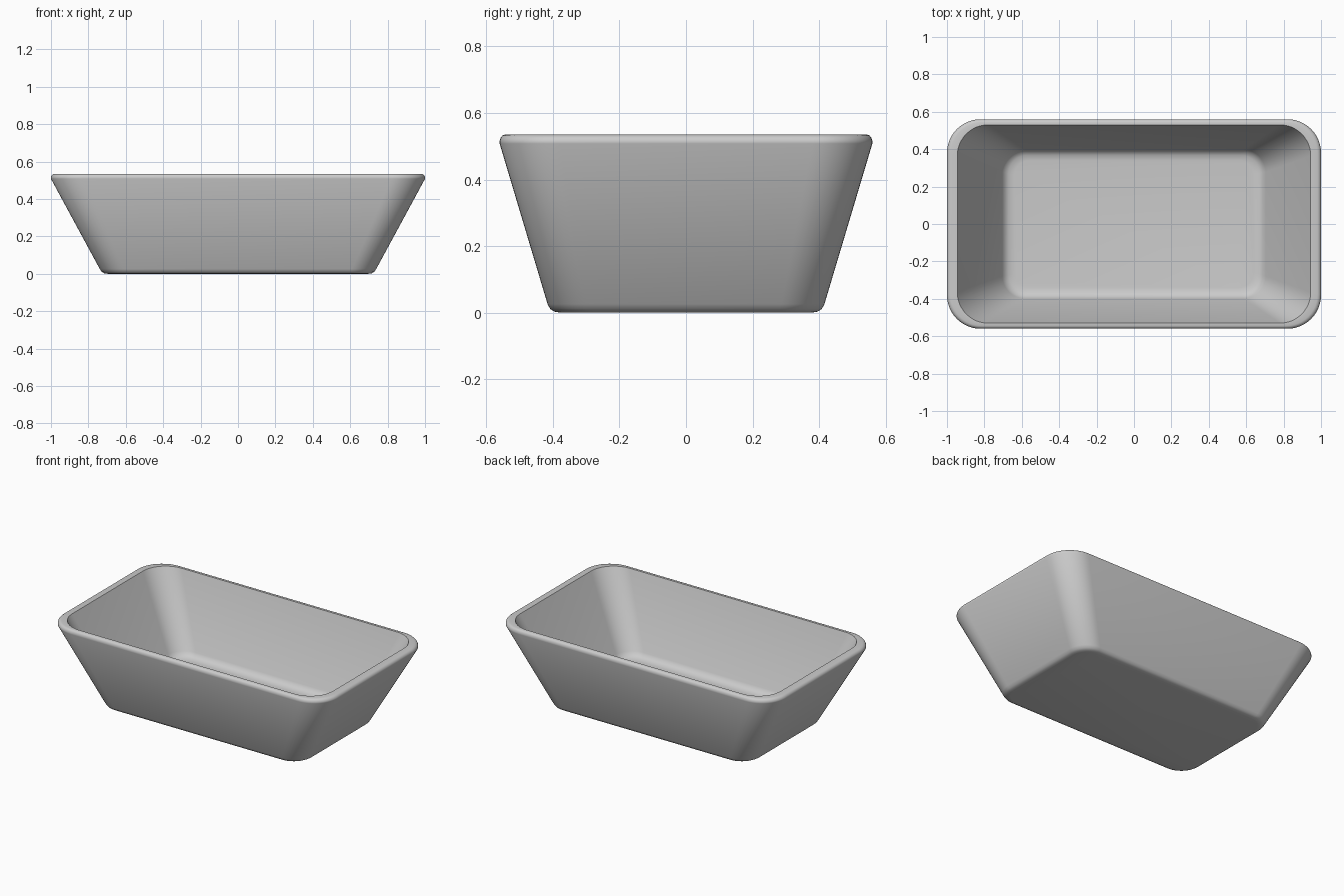
import bpy, bmesh, math

if "Cube" in bpy.data.objects:
    bpy.data.objects.remove(bpy.data.objects["Cube"])

SEG = 12  # segments per rounded corner


def ring(bm, hx, hy, r, z):
    """Rounded rectangle loop of vertices."""
    verts = []
    for i, (sx, sy) in enumerate([(1, 1), (-1, 1), (-1, -1), (1, -1)]):
        for k in range(SEG + 1):
            a = math.pi / 2 * (i + k / SEG)
            verts.append(bm.verts.new((sx * (hx - r) + r * math.cos(a),
                                       sy * (hy - r) + r * math.sin(a), z)))
    return verts


# Half width, half depth, corner radius, height: outside base up, over the rim, down inside
sections = [
    (0.695, 0.375, 0.10, 0.0),
    (0.715, 0.395, 0.115, 0.003),
    (0.729, 0.408, 0.125, 0.011),
    (0.739, 0.416, 0.13, 0.026),
    (1.0, 0.56, 0.18, 0.508),
    (1.0, 0.56, 0.18, 0.517),
    (0.996, 0.557, 0.178, 0.526),
    (0.989, 0.552, 0.174, 0.532),
    (0.98, 0.545, 0.17, 0.535),
    (0.945, 0.53, 0.165, 0.535),
    (0.704, 0.398, 0.12, 0.085),
    (0.690, 0.386, 0.11, 0.066),
    (0.670, 0.368, 0.10, 0.054),
    (0.640, 0.340, 0.08, 0.05),
]

# Tray body lofted through the sections
bm = bmesh.new()
rings = [ring(bm, *s) for s in sections]
n = len(rings[0])
for lower, upper in zip(rings, rings[1:]):
    for i in range(n):
        j = (i + 1) % n
        bm.faces.new((lower[i], lower[j], upper[j], upper[i]))
bm.faces.new(rings[0][::-1])   # underside
bm.faces.new(rings[-1])        # inner floor
bmesh.ops.recalc_face_normals(bm, faces=bm.faces)

mesh = bpy.data.meshes.new("basin")
bm.to_mesh(mesh)
bm.free()
basin = bpy.data.objects.new("basin", mesh)
bpy.context.collection.objects.link(basin)
bpy.context.view_layer.objects.active = basin
basin.select_set(True)
bpy.ops.object.shade_smooth_by_angle(angle=math.radians(40))
